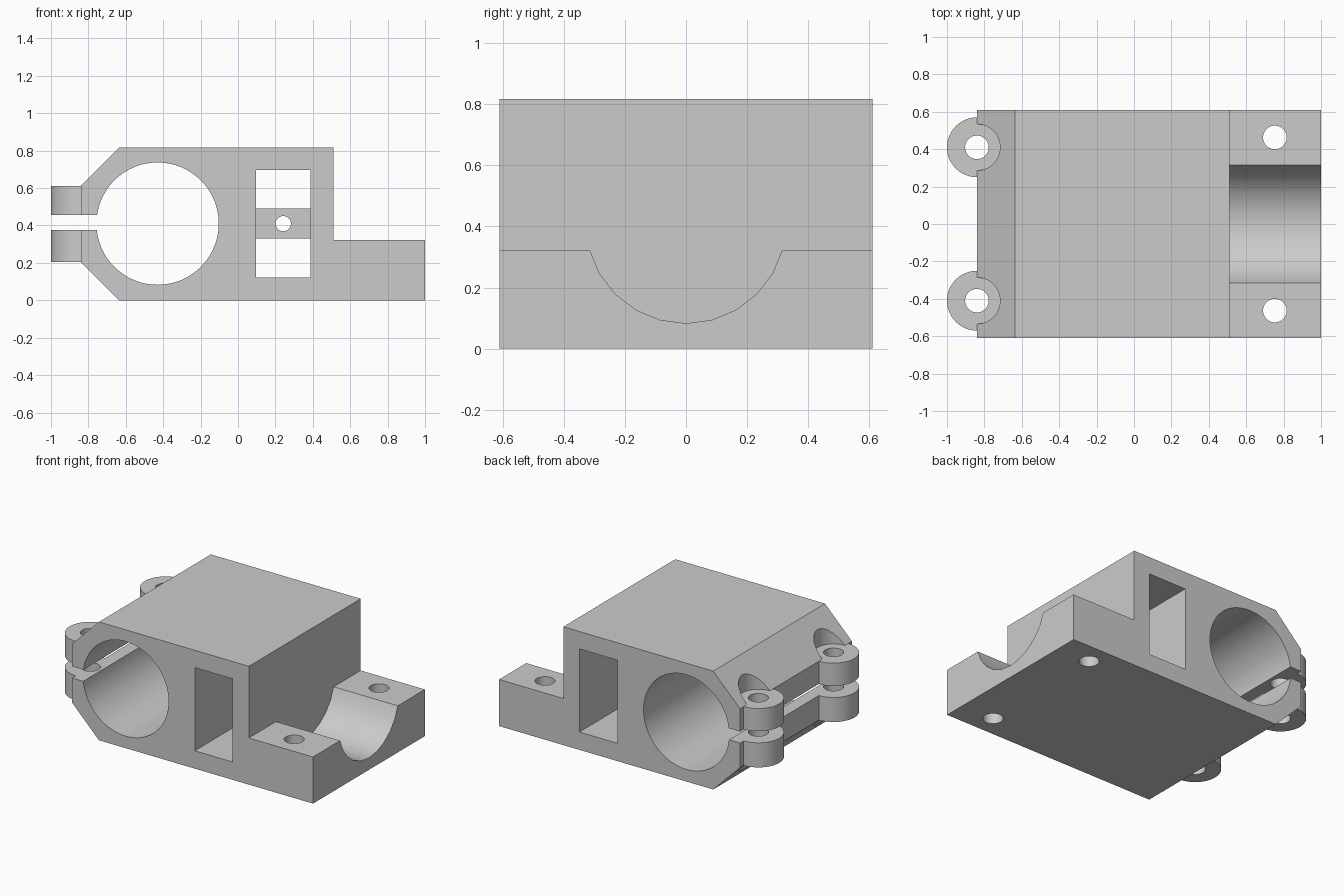
import bpy, bmesh, math
from mathutils import Matrix, Vector

if "Cube" in bpy.data.objects:
    bpy.data.objects.remove(bpy.data.objects["Cube"])

grey = bpy.data.materials.new("plain grey")
grey.diffuse_color = (0.6, 0.6, 0.6, 1)
grey.use_nodes = True
grey.node_tree.nodes["Principled BSDF"].inputs["Base Color"].default_value = grey.diffuse_color


def finish(bm, name):
    bmesh.ops.recalc_face_normals(bm, faces=bm.faces)
    me = bpy.data.meshes.new(name)
    bm.to_mesh(me)
    bm.free()
    me.materials.append(grey)
    ob = bpy.data.objects.new(name, me)
    bpy.context.collection.objects.link(ob)
    return ob


def box(name, x0, x1, y0, y1, z0, z1):
    bm = bmesh.new()
    bmesh.ops.create_cube(bm, size=1)
    for v in bm.verts:
        v.co = ((x0 + x1) / 2 + v.co.x * (x1 - x0),
                (y0 + y1) / 2 + v.co.y * (y1 - y0),
                (z0 + z1) / 2 + v.co.z * (z1 - z0))
    return finish(bm, name)


def cylinder(name, r, start, end, n=48):
    a, b = Vector(start), Vector(end)
    d = b - a
    rot = {2: Matrix(), 1: Matrix.Rotation(math.pi / 2, 4, 'X'),
           0: Matrix.Rotation(math.pi / 2, 4, 'Y')}[max(range(3), key=lambda i: abs(d[i]))]
    bm = bmesh.new()
    bmesh.ops.create_cone(bm, cap_ends=True, segments=n, radius1=r, radius2=r,
                          depth=d.length, matrix=Matrix.Translation((a + b) / 2) @ rot)
    return finish(bm, name)


def combine(target, tool, op='DIFFERENCE'):
    tool.hide_render = True
    m = target.modifiers.new(op.lower(), 'BOOLEAN')
    m.operation, m.solver, m.object = op, 'EXACT', tool
    bpy.context.view_layer.objects.active = target
    bpy.ops.object.modifier_apply(modifier=m.name)
    bpy.data.objects.remove(tool)


# Clamp body: side profile extruded along y
W = 0.61
profile = [(-0.635, 0), (1, 0), (1, 0.322), (0.51, 0.322), (0.51, 0.817),
           (-0.635, 0.817), (-0.84, 0.612), (-0.84, 0.205)]
bm = bmesh.new()
face = bm.faces.new([bm.verts.new((x, -W, z)) for x, z in profile])
ext = bmesh.ops.extrude_face_region(bm, geom=[face])
bmesh.ops.translate(bm, vec=(0, 2 * W, 0),
                    verts=[g for g in ext['geom'] if isinstance(g, bmesh.types.BMVert)])
body = finish(bm, "clamp_body")

# Bolt lugs with clearance pockets in the slopes
for y in (-0.41, 0.41):
    combine(body, cylinder("lug", 0.16, (-0.84, y, 0.205), (-0.84, y, 0.612)), 'UNION')
for y in (-0.41, 0.41):
    for z0, z1 in ((0.612, 1), (-0.2, 0.205)):
        combine(body, cylinder("lug_pocket", 0.124, (-0.84, y, z0), (-0.84, y, z1)))

# Main bore and clamping slit
combine(body, cylinder("bore", 0.327, (-0.43, -1, 0.41), (-0.43, 1, 0.41), 64))
combine(body, box("slit", -1.2, -0.6, -1, 1, 0.375, 0.455))

# Half-round cradle in the flange
combine(body, cylinder("cradle", 0.327, (0.51, 0, 0.41), (1.3, 0, 0.41), 24))

# Bolt holes in lugs and flange
for y in (-0.41, 0.41):
    combine(body, cylinder("lug_hole", 0.063, (-0.84, y, -0.5), (-0.84, y, 1.5)))
for y in (-0.463, 0.463):
    combine(body, cylinder("flange_hole", 0.063, (0.753, y, -0.5), (0.753, y, 1)))

# Rectangular window with a drilled crossbar left in its middle
combine(body, box("window", 0.097, 0.387, -1, 1, 0.123, 0.697))
bar = box("window_crossbar", 0.097, 0.387, -0.08, 0.08, 0.33, 0.49)
combine(bar, cylinder("bar_hole", 0.041, (0.242, -1, 0.41), (0.242, 1, 0.41), 32))

# Smooth curves, sharp edges
for ob in (body, bar):
    bpy.ops.object.select_all(action='DESELECT')
    ob.select_set(True)
    bpy.context.view_layer.objects.active = ob
    bpy.ops.object.shade_smooth_by_angle(angle=math.radians(30))
